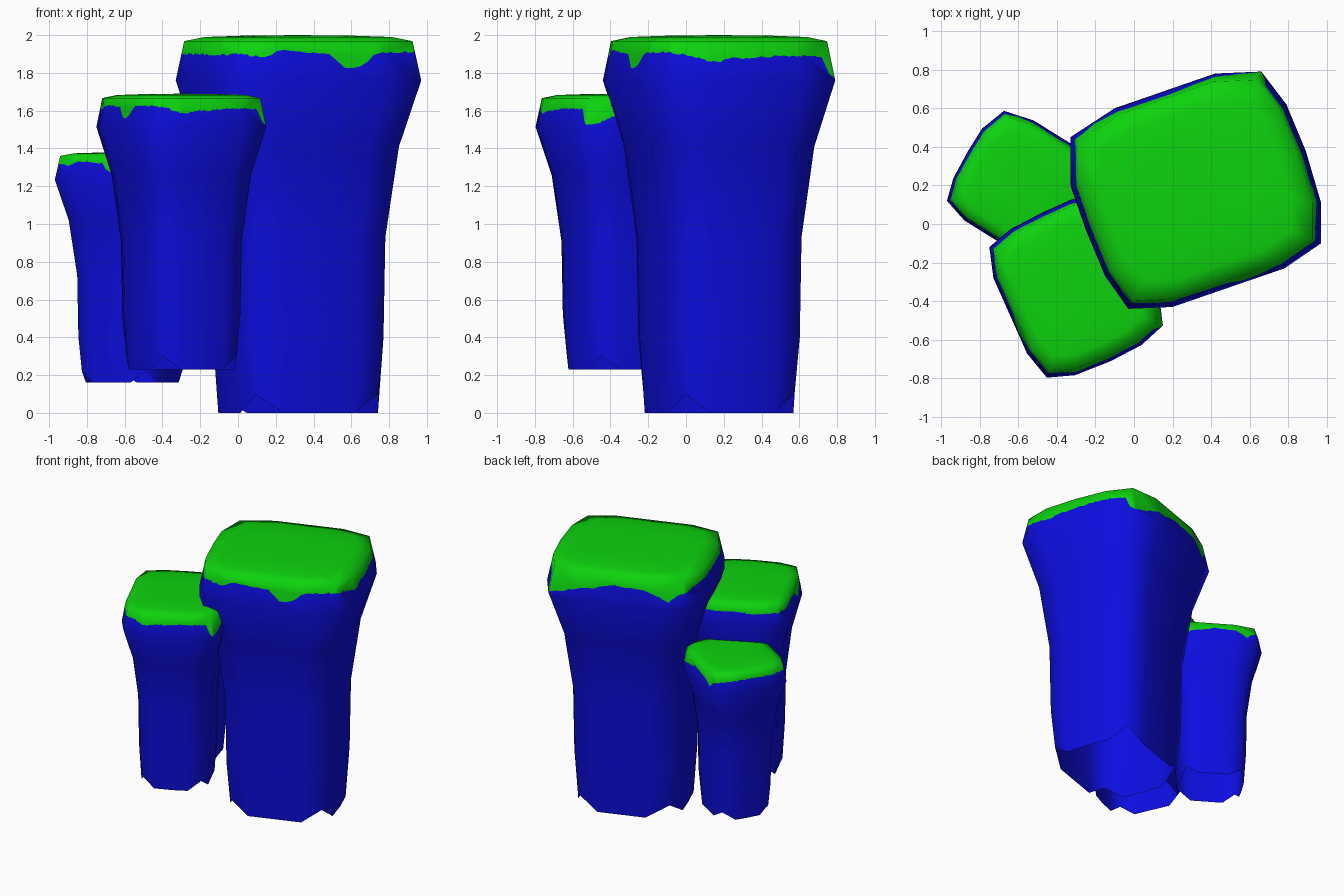
import bpy, bmesh, math, random

if "Cube" in bpy.data.objects:
    bpy.data.objects.remove(bpy.data.objects["Cube"])

random.seed(4)


def material(name, col):
    m = bpy.data.materials.new(name)
    m.diffuse_color = (*col, 1)
    m.use_nodes = True
    m.node_tree.nodes["Principled BSDF"].inputs["Base Color"].default_value = m.diffuse_color
    return m


BLUE = material("rock blue", (0.004, 0.004, 0.75))
GREEN = material("grass green", (0.004, 0.65, 0.004))

# Widest outline of the tall pillar, clockwise from above
OUTLINE = [(-.33, .45), (-.10, .60), (.42, .78), (.66, .79), (.79, .62), (.89, .38), (.97, .11),
           (.97, -.10), (.78, -.23), (.20, -.43), (-.03, -.44), (-.15, -.27), (-.25, -.03), (-.33, .20)]
CX, CY = .315, .175
RING = [(x - CX, y - CY) for x, y in OUTLINE]
N = len(RING)
NOTCHED = (0, 3, 7, 10)          # corners lifted at the open foot

# Height, outline scale
BODY = [(0, .65), (.40, .695), (.93, .71), (1.41, .82), (1.76, 1.0)]
CAP = [(1.968, .93), (1.99, .76), (1.997, .45)]

# Lower grass edge: position along outline, height
EDGE = [(0, 1.88), (.25, 1.86), (.5, 1.80), (.7, 1.84), (1, 1.88), (1.5, 1.90), (1.8, 1.86),
        (2.1, 1.84), (2.6, 1.79), (3, 1.77), (3.15, 1.80), (3.3, 1.89), (4.5, 1.89), (5.5, 1.875),
        (5.9, 1.855), (6.4, 1.89), (7, 1.91), (8, 1.91), (8.1, 1.88), (8.25, 1.82), (8.4, 1.83),
        (8.47, 1.90), (8.9, 1.92), (9.3, 1.885), (10, 1.90), (11, 1.89), (12, 1.90), (13, 1.90), (14, 1.88)]
STEPS = 14


def edge_height(u):
    for (u0, z0), (u1, z1) in zip(EDGE, EDGE[1:]):
        if u0 <= u <= u1:
            return z0 + (z1 - z0) * (u - u0) / (u1 - u0)
    return EDGE[-1][1]


def pillar_mesh():
    bm = bmesh.new()

    def ring(z, s, notch=0):
        return [bm.verts.new((x * s, y * s, notch if notch and i in NOTCHED else z))
                for i, (x, y) in enumerate(RING)]

    def bridge(lo, hi, mat):
        for i in range(N):
            j = (i + 1) % N
            bm.faces.new((lo[j], lo[i], hi[i], hi[j])).material_index = mat

    body = [ring(z, s, .1 if z == 0 else 0) for z, s in BODY]
    cap = [ring(z, s) for z, s in CAP]
    for a, b in zip(body, body[1:]):
        bridge(a, b, 0)
    for a, b in zip(cap, cap[1:]):
        bridge(a, b, 1)

    # ragged grass line cut into the flared rim
    line = []
    for k in range(N * STEPS):
        u = k / STEPS
        i, f = int(u), u - int(u)
        (x0, y0), (x1, y1) = RING[i], RING[(i + 1) % N]
        z = max(1.768, edge_height(u) + random.uniform(-.006, .006))
        s = 1 + (CAP[0][1] - 1) * (z - 1.76) / (CAP[0][0] - 1.76)
        line.append(bm.verts.new(((x0 + (x1 - x0) * f) * s, (y0 + (y1 - y0) * f) * s, z)))
    for i in range(N):
        j = (i + 1) % N
        seg = [line[(i * STEPS + k) % len(line)] for k in range(STEPS + 1)]
        bm.faces.new([body[-1][j], body[-1][i]] + seg).material_index = 0
        bm.faces.new(seg[::-1] + [cap[0][i], cap[0][j]]).material_index = 1

    # domed top
    top = bm.verts.new((0, 0, 2))
    for i in range(N):
        bm.faces.new((top, cap[-1][(i + 1) % N], cap[-1][i])).material_index = 1

    me = bpy.data.meshes.new("pillar")
    bm.to_mesh(me)
    bm.free()
    me.materials.append(BLUE)
    me.materials.append(GREEN)
    return me


# Three pillars: name, location, turn, width scale, height scale
for name, loc, turn, w, h in [
        ("tall_pillar", (CX, CY, 0), 0, 1, 1),
        ("middle_pillar", (-.30, -.323, .23), -85, .70, .73),
        ("short_pillar", (-.561, .19, .16), -51, .588, .61)]:
    ob = bpy.data.objects.new(name, pillar_mesh())
    bpy.context.collection.objects.link(ob)
    ob.location = loc
    ob.rotation_euler = (0, 0, math.radians(turn))
    ob.scale = (w, w, h)
    bpy.ops.object.select_all(action='DESELECT')
    ob.select_set(True)
    bpy.context.view_layer.objects.active = ob
    bpy.ops.object.shade_smooth_by_angle(angle=math.radians(80))
